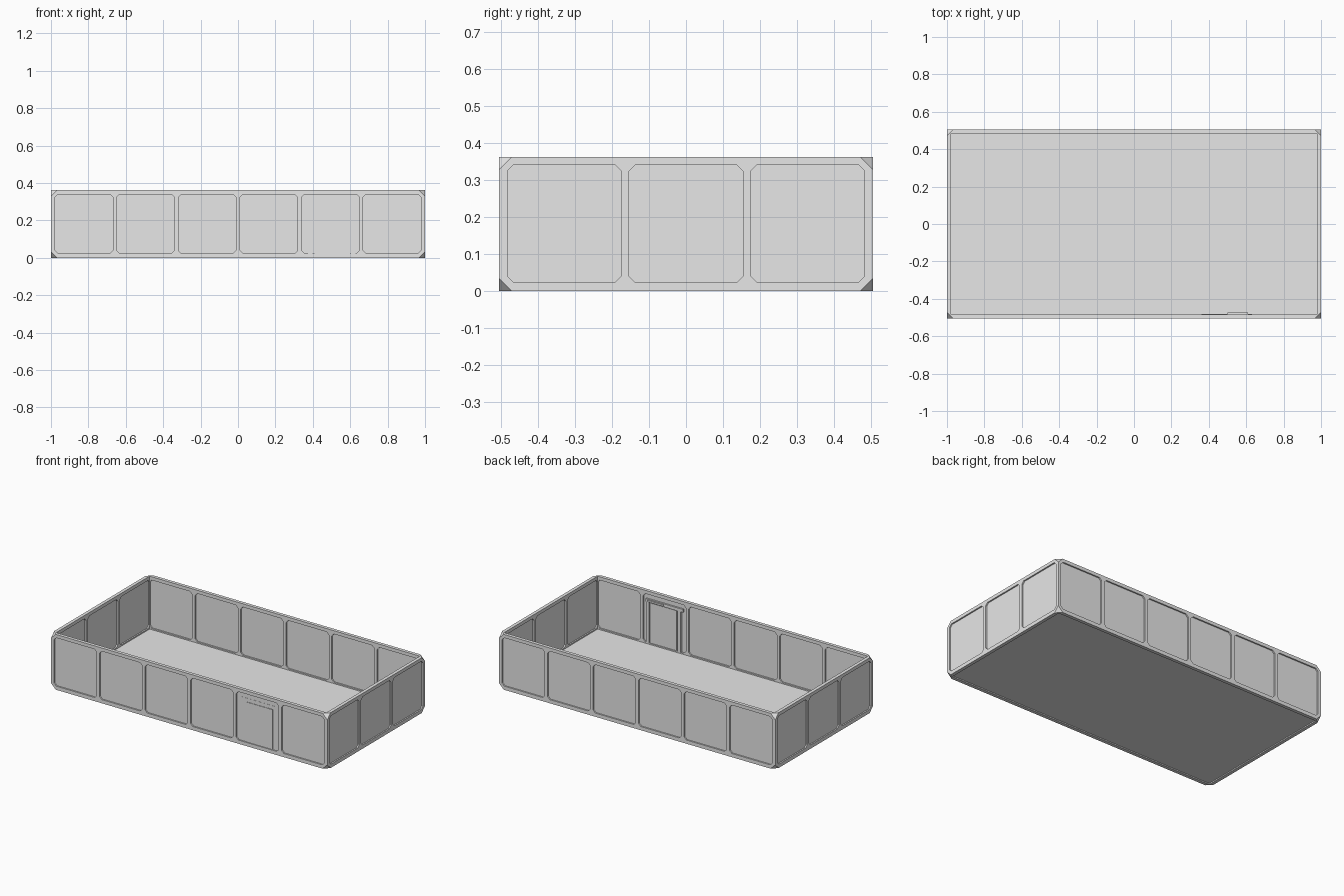
import bpy, bmesh
from mathutils import Vector

cube = bpy.data.objects.get("Cube")
if cube:
    bpy.data.objects.remove(cube, do_unlink=True)

HX, HY, H = 1.0, 0.505, 0.362      # half sizes and height
T = 0.022                          # frame thickness
RECESS = 0.009                     # depth of each panel recess
GAP = 0.021                        # post width between panels
Z0, Z1 = 0.024, 0.340              # panel bottom and top

grey = bpy.data.materials.new("light grey")
grey.use_nodes = True
grey.diffuse_color = (0.8, 0.8, 0.8, 1)
grey.node_tree.nodes["Principled BSDF"].inputs["Base Color"].default_value = (0.8, 0.8, 0.8, 1)


def finish(name, bm):
    bmesh.ops.recalc_face_normals(bm, faces=bm.faces)
    mesh = bpy.data.meshes.new(name)
    bm.to_mesh(mesh)
    bm.free()
    mesh.materials.append(grey)
    ob = bpy.data.objects.new(name, mesh)
    bpy.context.collection.objects.link(ob)
    return ob


def add_box(bm, lo, hi):
    lo, hi = Vector(lo), Vector(hi)
    verts = bmesh.ops.create_cube(bm, size=1)["verts"]
    for v in verts:
        v.co = (lo + hi) / 2 + v.co * (hi - lo)


def box(name, lo, hi):
    bm = bmesh.new()
    add_box(bm, lo, hi)
    return finish(name, bm)


def add_panel(bm, axis, a0, a1, d0, d1, c=0.016):
    """Chamfered rectangle in the wall plane, swept in depth from d0 to d1."""
    outline = [(a0 + c, Z0), (a1 - c, Z0), (a1, Z0 + c), (a1, Z1 - c),
               (a1 - c, Z1), (a0 + c, Z1), (a0, Z1 - c), (a0, Z0 + c)]
    def place(a, d, z):
        return (a, d, z) if axis == "x" else (d, a, z)
    rings = [[bm.verts.new(place(a, d, z)) for a, z in outline] for d in (d0, d1)]
    for ring in rings:
        bm.faces.new(ring)
    for i in range(8):
        j = (i + 1) % 8
        bm.faces.new((rings[0][i], rings[0][j], rings[1][j], rings[1][i]))


def spans(half, count):
    """Start and end of each panel along one wall."""
    edge = half - T
    width = (2 * edge - (count - 1) * GAP) / count
    return [(-edge + i * (width + GAP), -edge + i * (width + GAP) + width) for i in range(count)]


def subtract(body, cutter):
    mod = body.modifiers.new("cut", "BOOLEAN")
    mod.operation, mod.solver, mod.object = "DIFFERENCE", "EXACT", cutter
    bpy.context.view_layer.objects.active = body
    bpy.ops.object.modifier_apply(modifier=mod.name)
    bpy.data.objects.remove(cutter, do_unlink=True)


# Outer block with its eight corners sliced off
bm = bmesh.new()
add_box(bm, (-HX, -HY, 0), (HX, HY, H))
for sx in (-1, 1):
    for sy in (-1, 1):
        for sz in (-1, 1):
            corner = Vector((sx * HX, sy * HY, H if sz > 0 else 0))
            cut = bmesh.ops.bisect_plane(
                bm, geom=bm.verts[:] + bm.edges[:] + bm.faces[:],
                plane_co=corner - Vector((sx * 0.034, 0, 0)),
                plane_no=(sx, sy, sz), clear_outer=True)
            edges = [e for e in cut["geom_cut"] if isinstance(e, bmesh.types.BMEdge)]
            bmesh.ops.holes_fill(bm, edges=edges, sides=0)
tray = finish("wall_frame_and_floor", bm)

# Hollow interior and shallow recess under the floor
subtract(tray, box("hollow", (-HX + T, -HY + T, 0.016), (HX - T, HY - T, H + 0.1)))
subtract(tray, box("under_recess", (-HX + T, -HY + T, -0.1), (HX - T, HY - T, 0.007)))

# Panel recesses outside and inside, six on long walls and three on short walls
for axis, along, across, count in (("x", HX, HY, 6), ("y", HY, HX, 3)):
    outside, inside = bmesh.new(), bmesh.new()
    for a0, a1 in spans(along, count):
        for s in (-1, 1):
            add_panel(outside, axis, a0, a1, s * (across - RECESS), s * (across + 0.1))
        inner = across - T + RECESS
        add_panel(inside, axis, a0, a1, -inner, inner)
    subtract(tray, finish("outer_recess", outside))
    subtract(tray, finish("inner_recess", inside))

# Door in the fifth front panel
FRONT = -HY + RECESS               # outer face of the thin panel
BACK = -HY + T - RECESS            # inner face of the thin panel
box("door_slab", (0.41, FRONT - 0.003, Z0), (0.60, BACK + 0.004, 0.285))
for name, x in (("left_door_jamb", 0.605), ("right_door_jamb", 0.375)):
    box(name, (x, FRONT - 0.001, Z0), (x + 0.022, BACK + 0.011, 0.29))
box("door_lintel", (0.36, FRONT - 0.001, 0.29), (0.63, BACK + 0.011, 0.31))
box("door_closer", (0.50, BACK, 0.295), (0.61, BACK + 0.018, 0.306))
box("door_handle_bar", (0.565, FRONT - 0.006, 0.282), (0.586, FRONT, 0.286))
box("door_handle_stem", (0.583, FRONT - 0.006, 0.20), (0.586, FRONT, 0.286))
